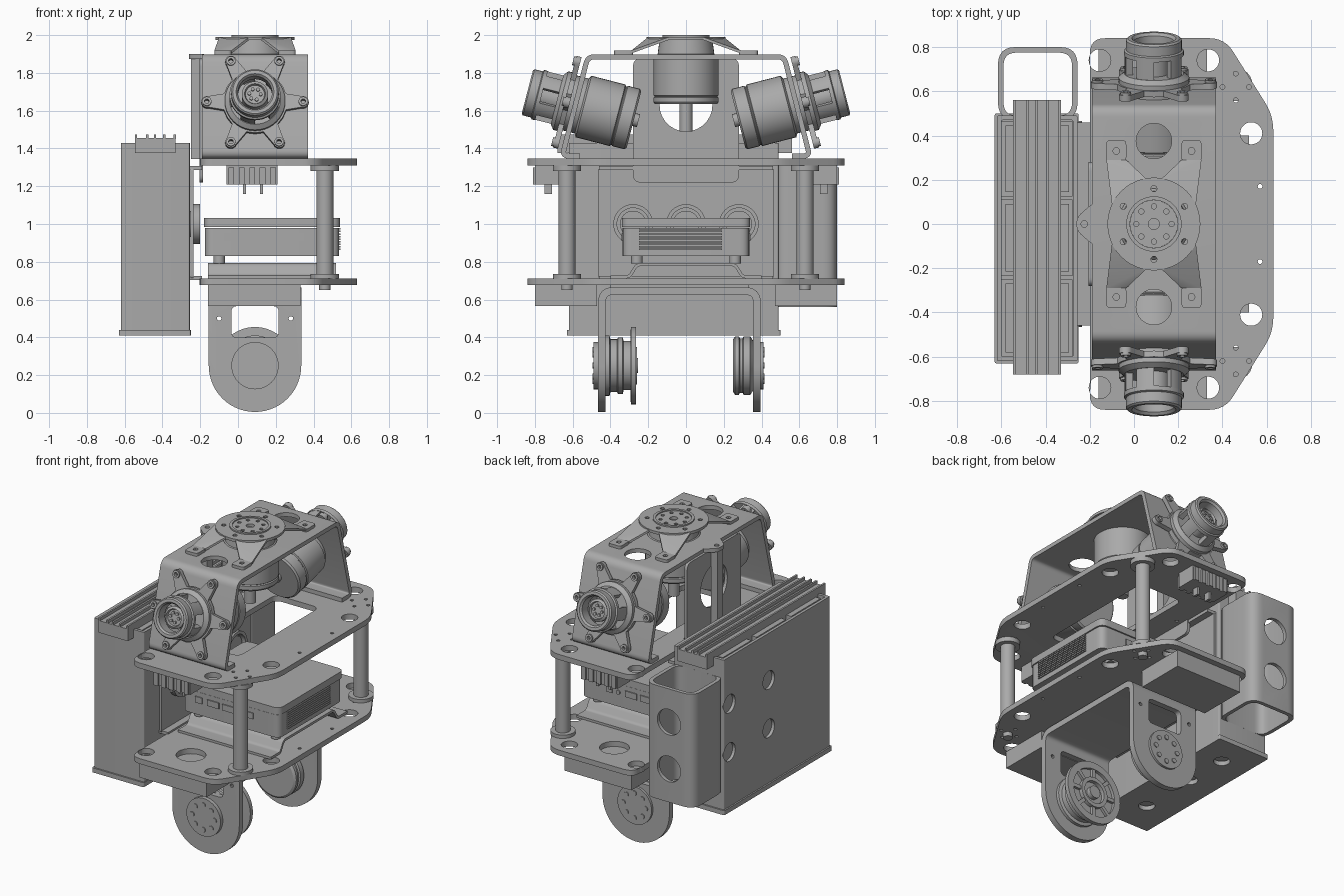
import bpy, bmesh
from math import sin, cos, pi, radians
from mathutils import Vector, Matrix

cube = bpy.data.objects.get("Cube")
if cube:
    bpy.data.objects.remove(cube)

grey = bpy.data.materials.new("machined grey")
grey.use_nodes = True
COLOUR = (0.4, 0.4, 0.4, 1)
grey.diffuse_color = COLOUR
grey.node_tree.nodes["Principled BSDF"].inputs["Base Color"].default_value = COLOUR
parts = []
X, Y, Z = Vector((1, 0, 0)), Vector((0, 1, 0)), Vector((0, 0, 1))
CX = 0.09  # centre line of the motors


def frame(origin, z=Z, x=X):
    m = Matrix((x, z.cross(x), z)).transposed().to_4x4()
    m.translation = origin
    return m


def finish(name, bm, m=Matrix()):
    bmesh.ops.remove_doubles(bm, verts=bm.verts, dist=1e-5)
    bm.transform(m)
    bmesh.ops.recalc_face_normals(bm, faces=bm.faces)
    me = bpy.data.meshes.new(name)
    bm.to_mesh(me)
    bm.free()
    me.materials.clear()
    me.materials.append(grey)
    ob = bpy.data.objects.new(name, me)
    bpy.context.collection.objects.link(ob)
    parts.append(ob)
    return ob


def box(name, x0, x1, y0, y1, z0, z1):
    bm = bmesh.new()
    bmesh.ops.create_cube(bm, size=1)
    m = Matrix.Translation(((x0 + x1) / 2, (y0 + y1) / 2, (z0 + z1) / 2))
    return finish(name, bm, m @ Matrix.Diagonal((x1 - x0, y1 - y0, z1 - z0, 1)))


def lathe(name, profile, m, n=40):
    bm = bmesh.new()
    vs = [bm.verts.new((r, 0, t)) for r, t in profile]
    es = [bm.edges.new(p) for p in zip(vs, vs[1:])]
    bmesh.ops.spin(bm, geom=vs + es, cent=(0, 0, 0), axis=Z, angle=2 * pi, steps=n)
    return finish(name, bm, m)


def cyl(name, r, t0, t1, m, n=40):
    return lathe(name, [(0, t0), (r, t0), (r, t1), (0, t1)], m, n)


def tube(name, r, inner, t0, t1, m):
    return lathe(name, [(inner, t0), (r, t0), (r, t1), (inner, t1), (inner, t0)], m)


def arc(c, r, a0=0, a1=360, n=28):
    return [(c[0] + r * cos(radians(a0 + (a1 - a0) * i / n)),
             c[1] + r * sin(radians(a0 + (a1 - a0) * i / n))) for i in range(n + (a1 - a0 < 360))]


def rounded(pts, r, closed=True):
    out, n = [], len(pts)
    for i in range(n):
        p = Vector(pts[i])
        if not closed and i in (0, n - 1):
            out.append(p)
            continue
        a, b = Vector(pts[i - 1]) - p, Vector(pts[(i + 1) % n]) - p
        a, b = [v.normalized() * min(r, v.length * 0.49) for v in (a, b)]
        out += [p + a * (1 - k / 6) ** 2 + b * (k / 6) ** 2 for k in range(7)]
    return out


def rect(x0, x1, y0, y1, r=0.03):
    return rounded([(x0, y0), (x1, y0), (x1, y1), (x0, y1)], r)


def strip(path, t):
    """Outline of a folded sheet of thickness t along a 2D path."""
    left, right = [], []
    for i, p in enumerate(path):
        p = Vector(p)
        d0 = (p - Vector(path[i - 1])).normalized() if i else None
        d1 = (Vector(path[i + 1]) - p).normalized() if i < len(path) - 1 else d0
        d = ((d0 or d1) + d1).normalized()
        off = Vector((-d.y, d.x)) * (t / 2) / max(d.dot(d1), 0.4)
        left.append(p + off)
        right.append(p - off)
    return left + right[::-1]


def plate(name, outline, t, m, holes=()):
    cu = bpy.data.curves.new(name, 'CURVE')
    cu.dimensions, cu.fill_mode, cu.extrude = '2D', 'BOTH', t / 2
    for loop in [outline, *holes]:
        sp = cu.splines.new('POLY')
        sp.points.add(len(loop) - 1)
        sp.use_cyclic_u = True
        for q, p in zip(sp.points, loop):
            q.co = (p[0], p[1], 0, 1)
    tmp = bpy.data.objects.new(name, cu)
    bpy.context.collection.objects.link(tmp)
    me = bpy.data.meshes.new_from_object(tmp.evaluated_get(bpy.context.evaluated_depsgraph_get()))
    bm = bmesh.new()
    bm.from_mesh(me)
    bpy.data.objects.remove(tmp)
    return finish(name, bm, m)


def cut(ob, tools, op='DIFFERENCE'):
    for tool in tools:
        mod = ob.modifiers.new("cut", 'BOOLEAN')
        mod.object, mod.operation, mod.solver = tool, op, 'EXACT'
    ev = ob.evaluated_get(bpy.context.evaluated_depsgraph_get())
    me = bpy.data.meshes.new_from_object(ev)
    ob.modifiers.clear()
    ob.data = me
    for tool in tools:
        parts.remove(tool)
        bpy.data.objects.remove(tool)


def side(x):   # outline in y, z; thickness along x
    return frame((x, 0, 0), X, Y)


def level(z):
    return frame((0, 0, z))


# Two deck plates with their holes
half = [(-0.2, 0.84), (0.41, 0.84), (0.63, 0.49)]
deck = rounded([(x, -y) for x, y in half] + half[::-1], 0.07)
base = [arc(p, 0.05) for s in (-1, 1) for p in ((-0.155, s * 0.74), (0.335, s * 0.74), (0.53, s * 0.41))]
base += [arc((x, s * y), 0.011, n=10) for s in (-1, 1)
         for x, y in ((0.4, 0.62), (0.46, 0.56), (0.46, 0.68), (0.52, 0.62), (0.57, 0.17), (-0.15, 0.22))]
plate("upper_deck", deck, 0.035, level(1.328), base + [rect(-0.02, 0.3, -0.42, 0.42, 0.05)])
plate("lower_deck", deck, 0.035, level(0.695), base + [arc((CX, s * 0.62), 0.09) for s in (-1, 1)])

for s in (-1, 1):
    # Standoff posts, connector blocks and blocks under the lower deck
    m = frame((0.46, s * 0.63, 0))
    lathe("standoff", [(0, .71), (.075, .71), (.075, .735), (.045, .735), (.045, 1.28),
                       (.075, 1.28), (.075, 1.31), (0, 1.31)], m)
    cyl("standoff_bolt", 0.03, 0.65, 0.68, m, 16)
    ys = sorted((s * 0.67, s * 0.8))
    box("connector", -0.06, 0.21, *ys, 1.21, 1.31)
    for i in range(5):
        box("connector_rib", -0.05 + i * 0.055, -0.02 + i * 0.055, *sorted((s * 0.65, s * 0.81)), 1.21, 1.3)
    for x in (0.035, 0.125):
        box("connector_pin", x - 0.008, x + 0.008, s * 0.73 - 0.02, s * 0.73 + 0.02, 1.16, 1.21)
    box("underside_block", -0.16, 0.33, *sorted((s * 0.47, s * 0.8)), 0.565, 0.678)

# Battery holder with open end loop
holder = plate("battery_holder", rect(-.62, -.255, -.62, .49, .01), 0.99, level(0.935), [rect(-.6, -.275, -.6, .47, .01)])
cut(holder, [cyl("cutter", 0.06, -0.06, 0.06, frame((-0.61, y, z), X, Y)) for y in (-.39, .02, .43) for z in (.8, 1.12)])
loop = plate("holder_end_loop", rect(-.615, -.255, .47, .8, .08), 0.75, level(0.935), [rect(-.59, -.28, .4901, .775, .06)])
cut(loop, [cyl("cutter", 0.085, -0.06, 0.06, frame((-0.435, 0.79, z), Y, X)) for z in (0.78, 1.09)])
plate("holder_floor", rect(-.63, -.25, -.63, .5, .01), 0.03, level(0.425),
      [arc((-0.435, y), 0.05) for y in (-0.4, 0, 0.3)])
for y0, y1 in ((-.6, -.25), (-.235, .11), (.125, .465)):
    box("battery_cell", -.598, -.277, y0, y1, .45, 1.385)
    box("battery_cap", -.58, -.295, y0 + .02, y1 - .02, 1.385, 1.42)
rail = [(-.545, 1.375), (-.33, 1.375), (-.33, 1.455), (-.545, 1.455)]
plate("top_rail", rail, 1.24, frame((0, -.06, 0), -Y, X))
for x in (-.54, -.48, -.44, -.39, -.335):
    box("rail_ridge", x - .006, x + .006, -.68, .56, 1.45, 1.475)

# Fan panel between the decks
plate("fan_panel", rect(-.465, .465, .71, 1.3, .02), .015, side(-.243), [arc((y, 1), .09) for y in (-.28, 0, .28)])
for z in (.712, 1.295):
    box("panel_foot", -.255, -.19, -.46, .46, z - .008, z + .012)
for y in (-.28, 0, .28):
    tube("fan_ring", .105, .085, -.235, -.2, frame((0, y, 1), X, Y))
    cyl("fan_hub", .07, -.255, -.215, frame((0, y, 1), X, Y))

# Computer on a folded tray
hat = [(-.4, .72), (-.3, .72), (-.26, .785), (.26, .785), (.3, .72), (.4, .72)]
plate("computer_tray", strip(rounded(hat, .02, False), .016), .68, side(.18))
plate("computer_body", rect(-.175, .535, -.335, .335, .05), .15, level(.905))
plate("computer_lid", rect(-.18, .54, -.34, .34, .05), .047, level(1.007))
for x in (-.1, .46):
    for y in (-.26, .26):
        cyl("computer_foot", .03, .79, .83, frame((x, y, 0)), 16)
for i in range(9):
    box("vent_slat", .53, .543, -.25, .19, .862 + i * .0135, .87 + i * .0135)
for s in (-1, 1):
    for x, w in ((.055, .085), (.165, .085), (.325, .045), (-.05, .05)):
        ys = sorted((s * .333, s * .342))
        box("port", x - w / 2, x + w / 2, *ys, .91, .95)
    cyl("button", .014, .333, .342, frame((.26, 0, .925), Y * s), 16)

# Upper trapezoid bracket, back panel and post
path = [(.56, 1.36), (.655, 1.36), (.52, 1.885), (-.52, 1.885), (-.655, 1.36), (-.56, 1.36)]
bracket = plate("motor_bracket", strip(rounded(path, .035, False), .027), .56, side(CX))
cut(bracket, [cyl("cutter", r, 1.8, 1.95, frame((CX, y, 0))) for r, y in ((.08, -.375), (.08, .375), (.16, 0))])
plate("back_panel", rect(-.28, .28, 1.22, 1.875, .04), .02, side(-.195), [arc((0, 1.63), .14)])
box("back_post", -.25, -.205, -.03, .03, 1.345, 1.875)
plate("post_cap", rounded([(-.18, -.1), (-.18, .1), (-.26, .03), (-.26, -.03)], .03), .025, level(1.887), [arc((-.225, 0), .015, n=12)])

# Tilted side motors with six-armed mounts and open cages
star = []
for a in range(0, 360, 60):
    c = (.255 * cos(radians(a)), .255 * sin(radians(a)))
    star += arc(c, .03, a - 100, a + 100, 10) + [(.17 * cos(radians(a + d)), .17 * sin(radians(a + d))) for d in (15, 30, 45)]
ears = [arc((.255 * cos(k * pi / 3), .255 * sin(k * pi / 3)), .014, n=10) for k in range(6)]
for s in (-1, 1):
    tilt = radians(14.5)
    m = frame((CX, s * .6, 1.637), Vector((0, s * cos(tilt), sin(tilt))))
    lathe("motor_body", [(0, -.335), (.155, -.335), (.165, -.325), (.165, -.26), (.16, -.255), (.16, -.25),
                         (.168, -.245), (.168, -.06), (.15, -.05), (.15, .03), (0, .03)], m)
    cyl("motor_shaft", .035, -.36, -.33, m, 16)
    plate("motor_mount", star, .028, m @ level(.03), ears)
    for k in range(6):
        tube("mount_boss", .024, .012, .04, .055, m @ frame((.255 * cos(k * pi / 3), .255 * sin(k * pi / 3), 0)))
    lathe("cage_base", [(0, .04), (.16, .04), (.16, .065), (.135, .085), (0, .085)], m)
    lathe("cage_rim", [(.09, .17), (.135, .17), (.135, .19), (.126, .195), (.126, .24), (.118, .248), (.1, .248),
                       (.09, .235), (.09, .17)], m)
    for k in range(5):
        ang = radians(90 + 72 * k)
        plate("cage_strut", arc((0, 0), .132, 0, 36, 6) + arc((0, 0), .1, 0, 36, 6)[::-1], .1,
              m @ Matrix.Rotation(ang, 4, 'Z') @ level(.125))
    lathe("cage_core", [(0, .05), (.07, .05), (.07, .2), (.055, .21), (.05, .195), (0, .195)], m)
    for k in range(6):
        cyl("core_bolt", .01, .19, .205, m @ frame((.03 * cos(k), .03 * sin(k), 0)), 8)

# Vertical top motor with four-legged cover
m = frame((CX, 0, 0))
lathe("top_motor", [(0, 1.635), (.165, 1.635), (.172, 1.645), (.172, 1.67), (.165, 1.675), (.172, 1.68), (.172, 1.88),
                    (.15, 1.9), (.14, 1.975), (0, 1.975)], m)
cyl("top_motor_shaft", .035, 1.49, 1.64, m, 20)
bolts = [arc((.16 * cos(k * pi / 3 + pi / 6), .16 * sin(k * pi / 3 + pi / 6)), .014, n=10) for k in range(6)]
plate("top_ring", arc((0, 0), .21, n=48), .018, m @ level(1.982), bolts + [arc((0, 0), .125, n=40)])
tube("top_rim", .125, .108, 1.965, 2.0, m)
plate("top_disc", arc((0, 0), .108), .02, m @ level(1.983),
      [arc((.08 * cos(k * pi / 4), .08 * sin(k * pi / 4)), .012, n=10) for k in range(8)] + [arc((0, 0), .025)])
for sx in (-1, 1):
    for sy in (-1, 1):
        bm = bmesh.new()
        for x, y, z in ((.19, .09, 1.975), (.03, .2, 1.975), (.215, .29, 1.903), (.125, .29, 1.903)):
            for dz in (0, .015):
                bm.verts.new((CX + sx * x, sy * y, z + dz))
        bmesh.ops.convex_hull(bm, input=bm.verts)
        finish("cover_leg", bm)
        f = frame((CX + sx * .17, sy * .33, 0))
        plate("cover_foot", rect(-.045, .045, -.05, .05, .02), .02, f @ level(1.908), [arc((0, 0), .015, n=12)])

# Lower U bracket with rounded cheeks
path = [(-.445, -.05), (-.445, .645), (.375, .645), (.375, -.05)]
yoke = plate("lower_yoke", strip(rounded(path, .06, False), .04), .49, side(CX))
cheek = [(-.245, .7)] + arc((0, .25), .245, 180, 360) + [(.245, .7)]
pins = [arc((x, .5), .012, n=10) for x in (-.19, .19)]
cut(yoke, [plate("cutter", cheek, 1.4, frame((CX, 0, 0), -Y), [rect(-.125, .125, .4, .565, .03)] + pins)], 'INTERSECT')
box("yoke_spacer", CX - .2, CX + .2, -.4, .33, .66, .68)

# Lower drive motors
front, back = frame((CX, 0, .25), -Y), frame((CX, 0, .25), Y)
lathe("front_drive", [(0, .285), (.16, .285), (.16, .265), (.205, .265), (.205, .292), (.13, .295), (.13, .33), (.15, .335),
                      (.15, .36), (.14, .365), (.14, .4), (.16, .405), (.16, .43), (.125, .44), (.125, .49), (0, .49)], front)
tube("front_drive_ring", .1, .075, .26, .29, front)
cyl("front_drive_hub", .04, .255, .29, front)
for k in range(8):
    box_m = front @ Matrix.Rotation(k * pi / 4, 4, 'Z') @ level(.278)
    plate("drive_spoke", rect(.095, .165, -.012, .012, .002), .02, box_m)
lathe("back_drive", [(0, .25), (.14, .25), (.155, .26), (.155, .28), (.145, .285), (.145, .3), (.155, .305), (.155, .34),
                     (.125, .36), (.125, .41), (0, .41)], back)
for m, t in ((front, .49), (back, .41)):
    for k in range(8):
        a = k * pi / 4
        cyl("drive_bolt", .016, t - .01, t + .006, m @ frame((.082 * cos(a), .082 * sin(a), 0)), 14)

# Smooth shading with sharp edges kept
bpy.ops.object.select_all(action='DESELECT')
for ob in parts:
    ob.select_set(True)
bpy.context.view_layer.objects.active = parts[0]
bpy.ops.object.shade_smooth_by_angle(angle=radians(30))
